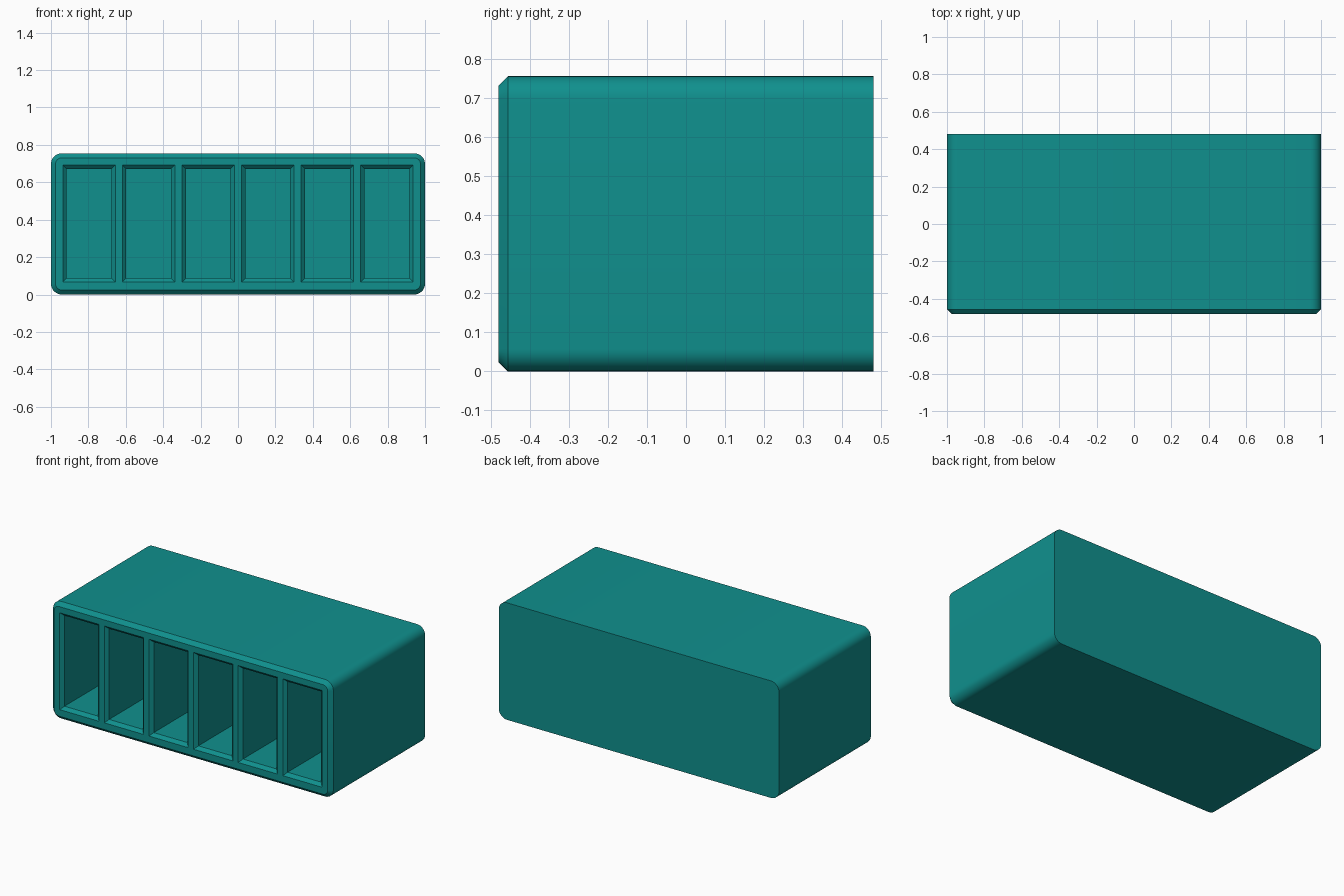
import bpy, bmesh, math

if "Cube" in bpy.data.objects:
    bpy.data.objects.remove(bpy.data.objects["Cube"])

W, D, H = 2.0, 0.96, 0.755      # overall size
R, C = 0.058, 0.024             # corner radius, front chamfer
FRONT, BACK = -D / 2, D / 2
SLOTS, PITCH, SLOT_W = 6, 0.3185, 0.28
SLOT_Z0, SLOT_Z1, LIP = 0.067, 0.692, 0.02


def outline(inset, segments=8):
    """Rounded rectangle in x and z, shrunk by inset."""
    r = R - inset
    pts = []
    for i, (sx, sz) in enumerate([(1, 1), (-1, 1), (-1, -1), (1, -1)]):
        cx, cz = sx * (W / 2 - R), H / 2 + sz * (H / 2 - R)
        for k in range(segments + 1):
            a = math.pi / 2 * (i + k / segments)
            pts.append((cx + r * math.cos(a), cz + r * math.sin(a)))
    return pts


def rect(cx, inset):
    x0, x1 = cx - SLOT_W / 2 + inset, cx + SLOT_W / 2 - inset
    z0, z1 = SLOT_Z0 + inset, SLOT_Z1 - inset
    return [(x1, z1), (x0, z1), (x0, z0), (x1, z0)]


def loft(bm, sections):
    """Closed solid through (y, outline) sections."""
    rings = [[bm.verts.new((x, y, z)) for x, z in pts] for y, pts in sections]
    for a, b in zip(rings, rings[1:]):
        for i in range(len(a)):
            j = (i + 1) % len(a)
            bm.faces.new((a[i], a[j], b[j], b[i]))
    bm.faces.new(rings[0])
    bm.faces.new(rings[-1][::-1])


def finish(bm, name):
    bmesh.ops.recalc_face_normals(bm, faces=bm.faces)
    mesh = bpy.data.meshes.new(name)
    bm.to_mesh(mesh)
    bm.free()
    obj = bpy.data.objects.new(name, mesh)
    bpy.context.collection.objects.link(obj)
    return obj


# Rounded body with a chamfered front rim
bm = bmesh.new()
loft(bm, [(FRONT, outline(C)), (FRONT + C, outline(0)), (BACK, outline(0))])
body = finish(bm, "rack_body")

# Row of pockets with bevelled mouths
bm = bmesh.new()
for i in range(SLOTS):
    cx = (i - (SLOTS - 1) / 2) * PITCH
    loft(bm, [(FRONT - 0.01, rect(cx, -0.01)),
              (FRONT + LIP, rect(cx, LIP)),
              (BACK - 0.06, rect(cx, LIP))])
cutter = finish(bm, "pocket_cutter")
cutter.hide_render = True

bpy.context.view_layer.objects.active = body
body.select_set(True)
mod = body.modifiers.new("pockets", 'BOOLEAN')
mod.operation = 'DIFFERENCE'
mod.solver = 'EXACT'
mod.object = cutter
bpy.ops.object.modifier_apply(modifier=mod.name)
bpy.data.objects.remove(cutter)
bpy.ops.object.shade_smooth_by_angle(angle=math.radians(30))

# Teal finish
teal = bpy.data.materials.new("teal")
teal.diffuse_color = (0.005, 0.28, 0.27, 1)
teal.use_nodes = True
teal.node_tree.nodes["Principled BSDF"].inputs["Base Color"].default_value = teal.diffuse_color
body.data.materials.clear()
body.data.materials.append(teal)
